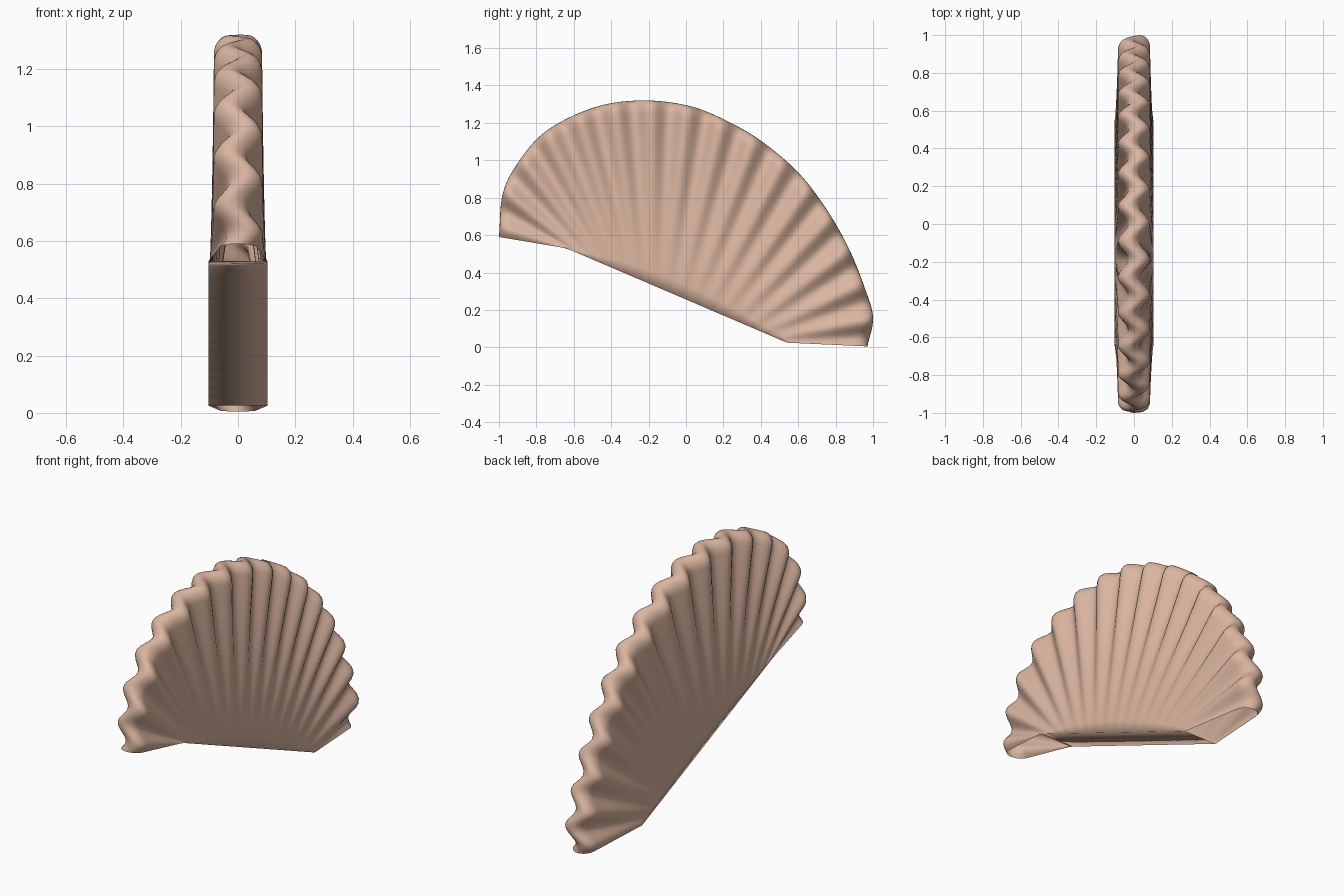
import bpy, bmesh, math
from mathutils import Vector

if "Cube" in bpy.data.objects:
    bpy.data.objects.remove(bpy.data.objects["Cube"])

RIBS = 16           # number of pleats along the fan
COLS = RIBS * 10    # lengthwise resolution
AMP = 0.03          # sideways swing of the pleats at the rim
TIP = 0.07          # depth of the rounded rim

# Fan outline (y, z) from the front end to the back end
RIM = [Vector(p) for p in (
    (-1, .59), (-.98, .82), (-.9, .985), (-.75, 1.155), (-.5, 1.28), (-.25, 1.32),
    (0, 1.295), (.2, 1.22), (.4, 1.105), (.6, .935), (.75, .74), (.87, .53),
    (.955, .32), (1, .16), (.97, .005))]
BASE_FRONT, BASE_BACK = Vector((-.64, .53)), Vector((.54, .025))


def spline(pts, per=40):
    """Dense Catmull-Rom curve through the points."""
    p = [2 * pts[0] - pts[1]] + pts + [2 * pts[-1] - pts[-2]]
    out = []
    for i in range(1, len(p) - 2):
        a, b, c, d = p[i - 1:i + 3]
        for k in range(per):
            t = k / per
            out.append(.5 * (2 * b + (c - a) * t + (2 * a - 5 * b + 4 * c - d) * t * t
                             + (3 * b - a - 3 * c + d) * t ** 3))
    return out + [pts[-1]]


def resample(pts, n):
    """n + 1 points evenly spaced by arc length."""
    acc = [0]
    for a, b in zip(pts, pts[1:]):
        acc.append(acc[-1] + (b - a).length)
    out, j = [], 0
    for i in range(n + 1):
        d = acc[-1] * i / n
        while j < len(pts) - 2 and acc[j + 1] < d:
            j += 1
        out.append(pts[j].lerp(pts[j + 1], (d - acc[j]) / (acc[j + 1] - acc[j])))
    return out


def half_section(length):
    """(fraction along the rib, half thickness) from base to rim."""
    start = 1 - TIP / length
    half = lambda v: .103 - .048 * v
    prof = [(start * k / 12, half(start * k / 12)) for k in range(12)]
    for k in range(7):
        a = math.pi / 2 * k / 6
        prof.append((start + (1 - start) * math.sin(a), half(start) * math.cos(a)))
    return prof


# Pleated shell: one closed section per rib line, open at both ends
bm = bmesh.new()
rings = []
for i, tip in enumerate(resample(spline(RIM), COLS)):
    s = i / COLS
    base = BASE_FRONT.lerp(BASE_BACK, s)
    prof = half_section((tip - base).length)
    swing = AMP * math.sin(2 * math.pi * RIBS * s)
    loop = [(v, w) for v, w in prof] + [(v, -w) for v, w in reversed(prof[:-1])]
    ring = []
    for v, w in loop:
        p = base.lerp(tip, v)
        ring.append(bm.verts.new((w + swing * v ** 1.4, p.x, p.y)))
    rings.append(ring)
for a, b in zip(rings, rings[1:]):
    n = len(a)
    for k in range(n):
        bm.faces.new((a[k], b[k], b[(k + 1) % n], a[(k + 1) % n]))
bmesh.ops.recalc_face_normals(bm, faces=bm.faces)
for f in bm.faces:
    f.smooth = True

mesh = bpy.data.meshes.new("pleated_shell")
bm.to_mesh(mesh)
bm.free()
shell = bpy.data.objects.new("pleated_shell", mesh)
bpy.context.collection.objects.link(shell)

skin = bpy.data.materials.new("warm_beige")
skin.diffuse_color = (.70, .46, .35, 1)
skin.use_nodes = True
skin.node_tree.nodes["Principled BSDF"].inputs["Base Color"].default_value = skin.diffuse_color
mesh.materials.append(skin)
